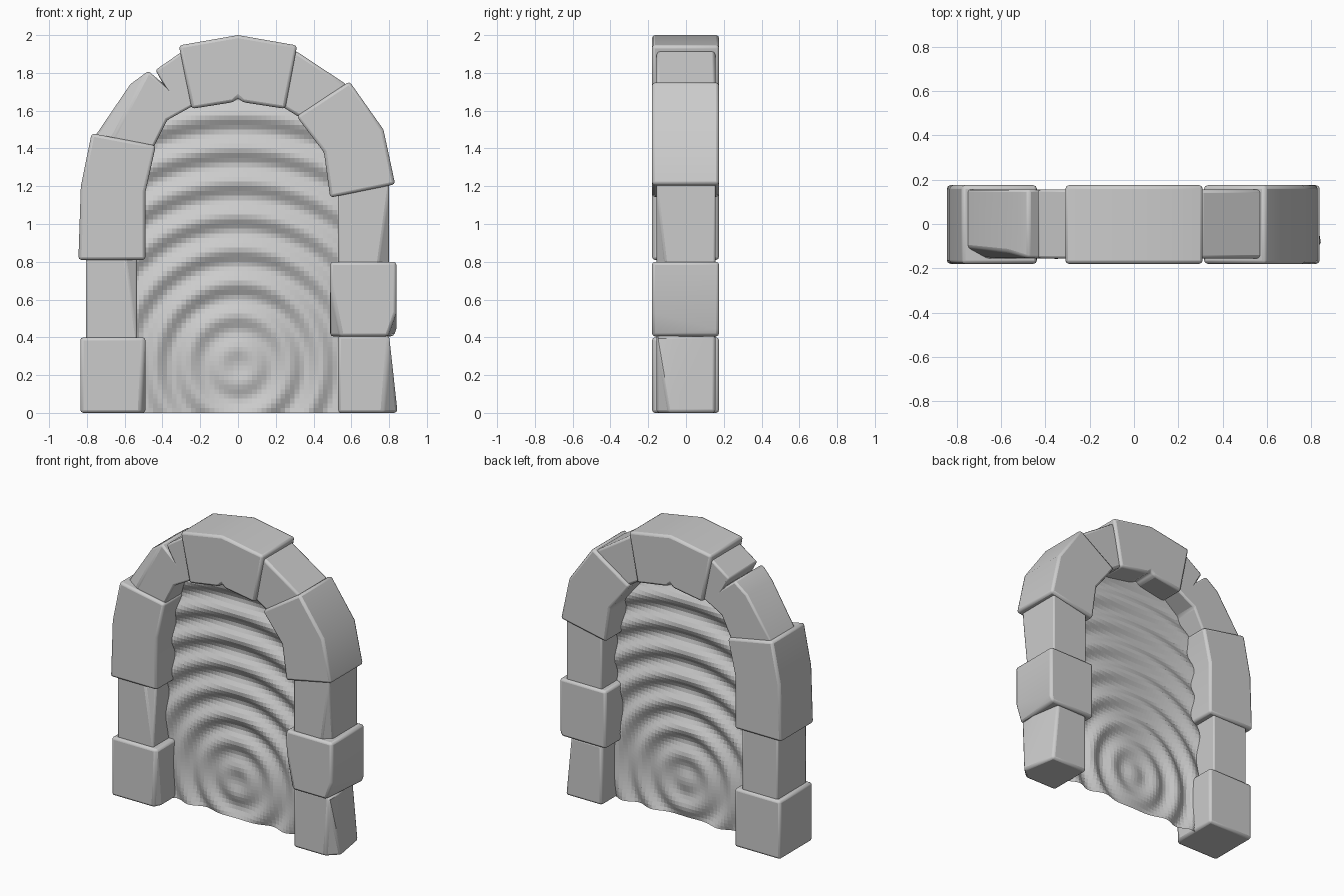
import bpy, bmesh, math
from mathutils import Vector

if "Cube" in bpy.data.objects:
    bpy.data.objects.remove(bpy.data.objects["Cube"])

BIG, SMALL = (-0.18, 0.175), (-0.156, 0.156)   # depth ranges of alternating stones


def stone(name, profile, depth, *chips):
    """Extrude an x-z outline through y, slice off chips, round the edges."""
    bm = bmesh.new()
    face = bm.faces.new([bm.verts.new((x, depth[0], z)) for x, z in profile])
    ext = bmesh.ops.extrude_face_region(bm, geom=[face], use_keep_orig=True)
    verts = [g for g in ext["geom"] if isinstance(g, bmesh.types.BMVert)]
    bmesh.ops.translate(bm, verts=verts, vec=(0, depth[1] - depth[0], 0))
    bmesh.ops.recalc_face_normals(bm, faces=bm.faces[:])
    for chip in chips:
        a, b, c = (Vector(p) for p in chip)
        n = (b - a).cross(c - a).normalized()
        mid = sum((v.co for v in bm.verts), Vector()) / len(bm.verts)
        if n.dot(mid - a) > 0:
            n = -n
        cut = bmesh.ops.bisect_plane(bm, geom=bm.verts[:] + bm.edges[:] + bm.faces[:],
                                     dist=1e-4, plane_co=a, plane_no=n, clear_outer=True)
        edges = [e for e in cut["geom_cut"] if isinstance(e, bmesh.types.BMEdge) and e.is_boundary]
        bmesh.ops.holes_fill(bm, edges=edges, sides=0)
        bmesh.ops.remove_doubles(bm, verts=bm.verts[:], dist=0.008)
        bmesh.ops.recalc_face_normals(bm, faces=bm.faces[:])
    me = bpy.data.meshes.new(name)
    bm.to_mesh(me)
    bm.free()
    ob = bpy.data.objects.new(name, me)
    bpy.context.collection.objects.link(ob)
    bev = ob.modifiers.new("worn_edges", 'BEVEL')
    bev.width, bev.segments = 0.016, 2
    bev.limit_method, bev.angle_limit = 'ANGLE', math.radians(28)
    bpy.context.view_layer.objects.active = ob
    ob.select_set(True)
    bpy.ops.object.shade_smooth_by_angle(angle=math.radians(25))
    ob.select_set(False)


def box(x0, x1, z0, z1):
    return [(x0, z0), (x1, z0), (x1, z1), (x0, z1)]


# Left jamb
stone("left_base", box(-0.835, -0.49, 0, 0.40), BIG,
      [(-0.49, -0.165, 0.40), (-0.515, -0.18, 0), (-0.49, -0.13, 0)])
stone("left_middle", box(-0.805, -0.535, 0.39, 0.82), SMALL,
      [(-0.535, -0.156, 0.40), (-0.595, -0.156, 0.80), (-0.535, -0.12, 0.80)])
stone("left_springer", [(-0.845, 0.81), (-0.49, 0.81), (-0.49, 1.17), (-0.435, 1.415),
                        (-0.775, 1.48), (-0.832, 1.20)], BIG)
# Cracked voussoir with a notch in its top
stone("left_cracked_voussoir",
      [(-0.76, 1.46), (-0.45, 1.40), (-0.375, 1.55), (-0.23, 1.63), (-0.30, 1.91),
       (-0.437, 1.815), (-0.398, 1.745), (-0.475, 1.81), (-0.57, 1.74)], SMALL,
      [(-0.76, -0.10, 1.48), (-0.66, -0.156, 1.46), (-0.47, -0.156, 1.81)])
# Keystone
stone("keystone", [(-0.313, 1.945), (-0.245, 1.61), (-0.025, 1.645), (0, 1.668),
                   (0.025, 1.645), (0.25, 1.61), (0.313, 1.945), (0, 2.0)], BIG)
# Right side
stone("right_voussoir", [(0.22, 1.63), (0.35, 1.55), (0.58, 1.735), (0.30, 1.92)], SMALL)
stone("right_springer", [(0.31, 1.57), (0.455, 1.38), (0.488, 1.14), (0.832, 1.21),
                         (0.77, 1.50), (0.59, 1.755)], BIG)
stone("right_upper", box(0.53, 0.80, 0.79, 1.21), SMALL,
      [(0.80, -0.156, 1.2), (0.745, -0.156, 0.8), (0.80, -0.11, 0.8)])
stone("right_middle", box(0.488, 0.838, 0.405, 0.80), BIG,
      [(0.488, -0.18, 0.68), (0.545, -0.18, 0.40), (0.488, -0.10, 0.40)],
      [(0.838, -0.18, 0.53), (0.838, 0.175, 0.44), (0.81, 0.0, 0.405)])
stone("right_base", [(0.53, 0), (0.845, 0), (0.80, 0.41), (0.53, 0.41)], SMALL,
      [(0.80, -0.156, 0.4), (0.77, -0.156, 0), (0.84, -0.09, 0)],
      [(0.80, -0.05, 0.41), (0.805, 0.156, 0), (0.845, -0.08, 0)])

# Rippled portal sheet: grid trimmed to the arch, displaced in rings that fade at the centre
bm = bmesh.new()
bmesh.ops.create_grid(bm, x_segments=48, y_segments=72, size=1.0)
for v in bm.verts:
    x, z = v.co.x * 0.6, (v.co.y + 1) * 0.9
    r = math.hypot(x, z - 0.25)
    amp = 0.018 * min(1, 0.3 + r / 0.5)
    v.co = (x, amp * math.cos(math.tau * r / 0.177), z)
outside = [v for v in bm.verts
           if v.co.z > 1.05 and (v.co.x / 0.61) ** 2 + ((v.co.z - 1.05) / 0.72) ** 2 > 1]
bmesh.ops.delete(bm, geom=outside, context='VERTS')
sheet = bpy.data.meshes.new("portal_ripples")
bm.to_mesh(sheet)
bm.free()
bpy.context.collection.objects.link(bpy.data.objects.new("portal_ripples", sheet))
